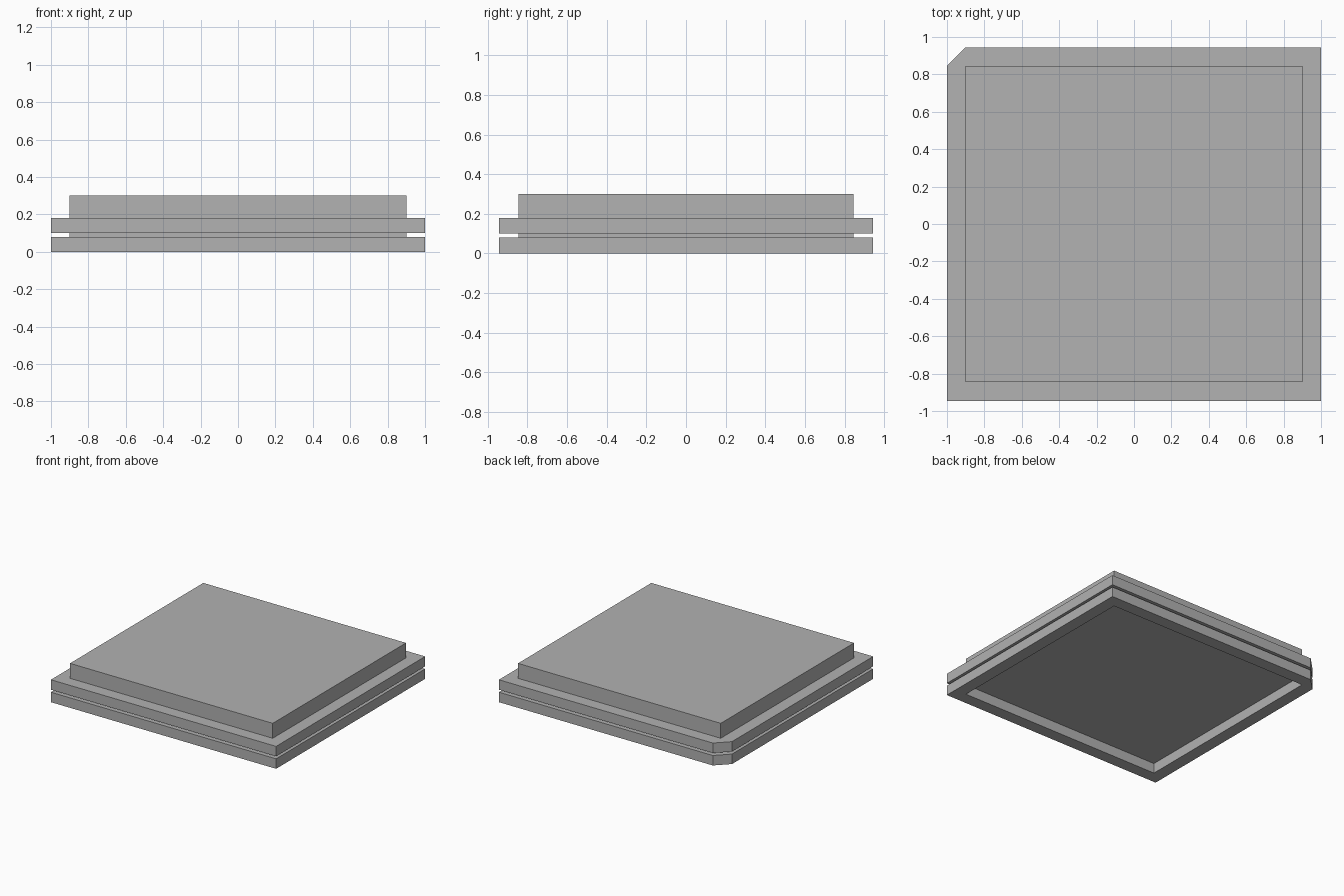
import bpy
import bmesh

cube = bpy.data.objects.get("Cube")
if cube:
    bpy.data.objects.remove(cube, do_unlink=True)

HALF_X, HALF_Y = 1.0, 0.945      # flange outline
CORE_X, CORE_Y = 0.9, 0.845      # core outline and flange opening
CHAMFER = 0.1

grey = bpy.data.materials.new("plain_grey")
grey.use_nodes = True
grey.diffuse_color = (0.445, 0.445, 0.445, 1)
grey.node_tree.nodes["Principled BSDF"].inputs["Base Color"].default_value = grey.diffuse_color


def extrude_flat(name, points, polygons, bottom, top):
    """Extrude flat polygons lying at the bottom height up to the top height."""
    bm = bmesh.new()
    verts = [bm.verts.new((x, y, bottom)) for x, y in points]
    faces = [bm.faces.new([verts[i] for i in p]) for p in polygons]
    result = bmesh.ops.extrude_face_region(bm, geom=faces, use_keep_orig=True)
    raised = [v for v in result["geom"] if isinstance(v, bmesh.types.BMVert)]
    bmesh.ops.translate(bm, verts=raised, vec=(0, 0, top - bottom))
    bmesh.ops.recalc_face_normals(bm, faces=bm.faces)
    # Merge the flat strips so only true outline edges remain
    bmesh.ops.dissolve_degenerate(bm, dist=1e-5, edges=bm.edges)
    mesh = bpy.data.meshes.new(name)
    bm.to_mesh(mesh)
    bm.free()
    mesh.materials.append(grey)
    obj = bpy.data.objects.new(name, mesh)
    bpy.context.collection.objects.link(obj)
    return obj


def rectangle(x, y):
    return [(-x, -y), (x, -y), (x, y), (-x, y)]


# Open frame outline: chamfered at the back corner on the -x side
inner = rectangle(CORE_X, CORE_Y)
outer = rectangle(HALF_X, HALF_Y)[:3]
outer += [(-HALF_X + CHAMFER, HALF_Y), (-HALF_X, HALF_Y - CHAMFER)]
frame_points = inner + outer
frame_faces = [(0, 4, 5, 1), (1, 5, 6, 2), (2, 6, 7, 3), (3, 7, 8), (3, 8, 4, 0)]

# Two stacked flanges
extrude_flat("lower_flange", frame_points, frame_faces, 0.0, 0.08)
extrude_flat("upper_flange", frame_points, frame_faces, 0.1, 0.18)

# Solid core block, leaving a recess inside the lower flange
extrude_flat("core_block", inner, [(0, 1, 2, 3)], 0.08, 0.3)
